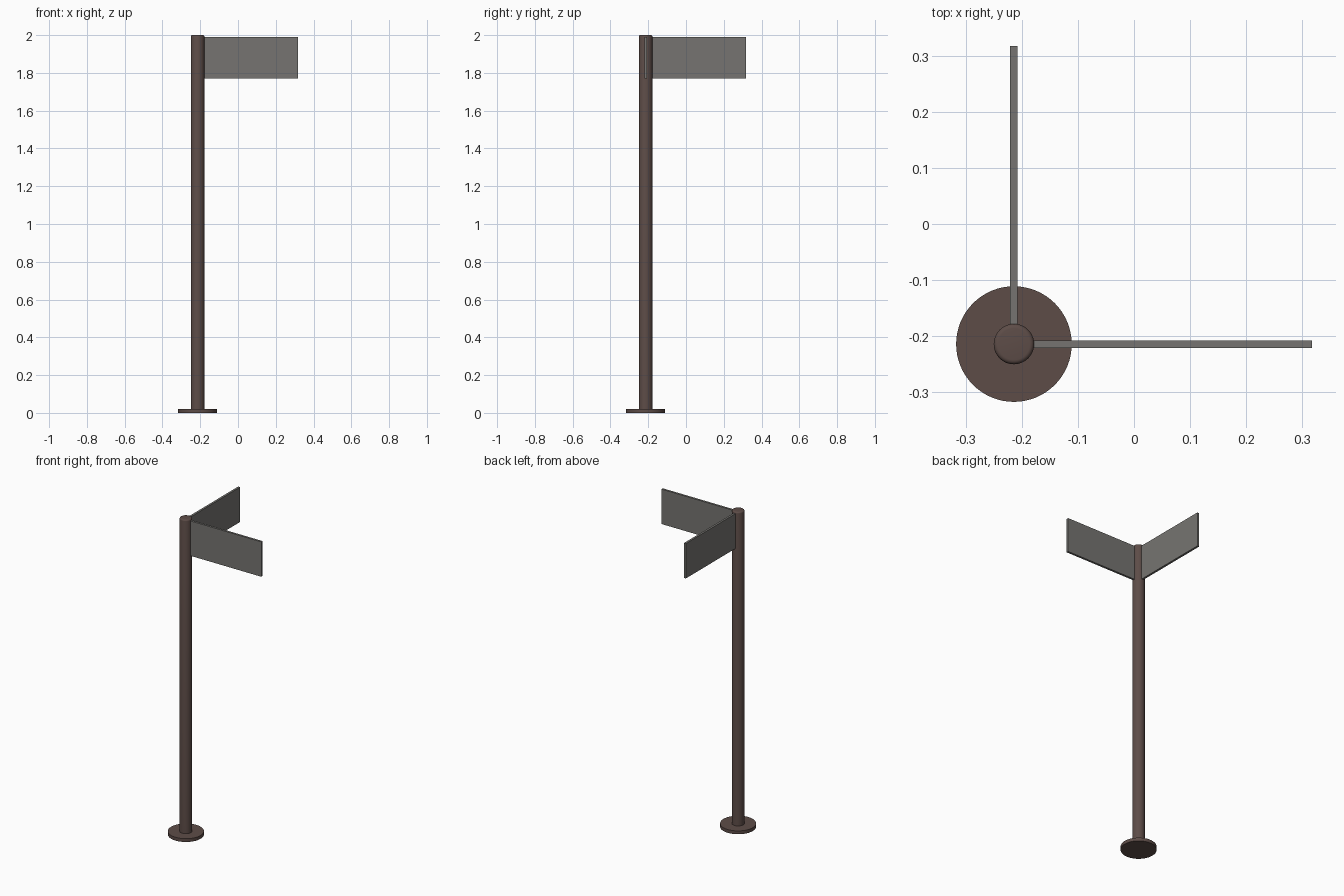
import bpy, bmesh, math

if "Cube" in bpy.data.objects:
    bpy.data.objects.remove(bpy.data.objects["Cube"])

C = -0.214          # post position on both x and y
R_POST, R_BASE = 0.036, 0.103
END = 0.317         # outer end of both sign blades


def material(name, rgb):
    m = bpy.data.materials.new(name)
    m.diffuse_color = (*rgb, 1)
    m.use_nodes = True
    m.node_tree.nodes["Principled BSDF"].inputs["Base Color"].default_value = m.diffuse_color
    return m


def lathe(name, profile, mat, sides=64):
    """Closed solid from (radius, z) rings, capped at both ends."""
    bm = bmesh.new()
    rings = []
    for r, z in profile:
        rings.append([bm.verts.new((r * math.cos(2 * math.pi * i / sides),
                                    r * math.sin(2 * math.pi * i / sides), z))
                      for i in range(sides)])
    for a, b in zip(rings, rings[1:]):
        for i in range(sides):
            j = (i + 1) % sides
            bm.faces.new((a[i], a[j], b[j], b[i]))
    bm.faces.new(rings[0][::-1])
    bm.faces.new(rings[-1])
    return finish(name, bm, mat, (C, C, 0))


def finish(name, bm, mat, loc):
    me = bpy.data.meshes.new(name)
    bm.to_mesh(me)
    bm.free()
    me.materials.append(mat)
    ob = bpy.data.objects.new(name, me)
    ob.location = loc
    bpy.context.collection.objects.link(ob)
    bpy.ops.object.select_all(action='DESELECT')
    ob.select_set(True)
    bpy.context.view_layer.objects.active = ob
    bpy.ops.object.shade_smooth_by_angle(angle=math.radians(35))
    return ob


def blade(name, angle):
    """Thin sign plate running outward from the post."""
    start, length = 0.03, END - C
    bm = bmesh.new()
    bmesh.ops.create_cube(bm, size=1)
    bmesh.ops.scale(bm, vec=(length - start, 0.0135, 0.22), verts=bm.verts)
    bmesh.ops.translate(bm, vec=((start + length) / 2, 0, 0), verts=bm.verts)
    ob = finish(name, bm, grey, (C, C, 1.88))
    ob.rotation_euler.z = angle


brown = material("brown_paint", (0.11, 0.073, 0.064))
grey = material("grey_metal", (0.18, 0.175, 0.165))

# Foot disc
lathe("base_plate", [(R_BASE, 0), (R_BASE, 0.021)], brown)

# Post with a rounded top edge
b = 0.008
top = [(R_POST - b + b * math.cos(t), 2 - b + b * math.sin(t))
       for t in (i * math.pi / 8 for i in range(5))]
lathe("post", [(R_POST, 0.01)] + top, brown)

# Two sign blades at right angles
blade("sign_blade_right", 0)
blade("sign_blade_back", math.pi / 2)
